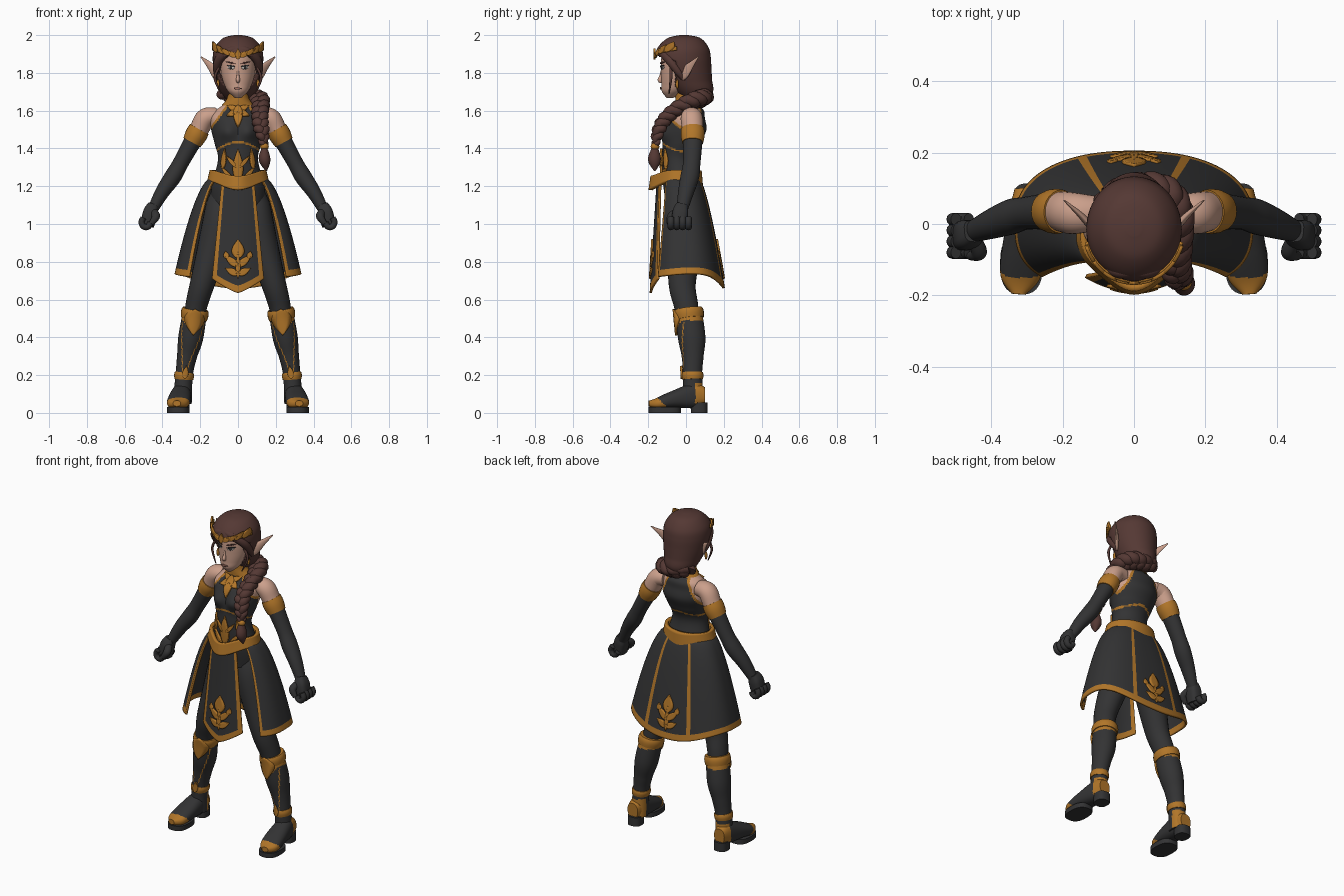
import bpy, bmesh
from math import sin, cos, pi, tau, exp, radians, copysign, sqrt
from mathutils import Vector

if "Cube" in bpy.data.objects:
    bpy.data.objects.remove(bpy.data.objects["Cube"])

X, Y, Z = Vector((1, 0, 0)), Vector((0, 1, 0)), Vector((0, 0, 1))
COLOURS = {"black": (.033, .033, .034), "gold": (.44, .18, .022), "skin": (.6, .35, .26),
           "hair": (.09, .04, .034), "lips": (.4, .18, .14), "white": (.6, .55, .5)}
MATERIALS = {}
for label, colour in COLOURS.items():
    material = MATERIALS[label] = bpy.data.materials.new(label)
    material.use_nodes = True
    material.diffuse_color = (*colour, 1)
    shader = next(node for node in material.node_tree.nodes if node.type == "BSDF_PRINCIPLED")
    shader.inputs["Base Color"].default_value = (*colour, 1)
    shader.inputs["Roughness"].default_value = .7


def sample(points, t):
    """Smooth curve through (x, y, z, half width, half depth); depth defaults to a bit over the width."""
    last = len(points) - 1
    start = min(int(t * last), last - 1)
    f = t * last - start
    near = [points[max(0, min(last, start + k))] for k in (-1, 0, 1, 2)]
    x, y, z, width, *depth = [
        b + ((c - a) * f + (2*a - 5*b + 4*c - d) * f*f + (3*b - a - 3*c + d) * f*f*f) / 2
        for a, b, c, d in zip(*near)]
    return x, y, z, width, depth[0] if depth else width * 1.1


def oval(angle, power):
    c, s = cos(angle), sin(angle)
    return copysign(abs(c) ** (2 / power), c), copysign(abs(s) ** (2 / power), s)


def build(name, patches, colours, rule=None, thickness=0, mirror=False):
    """Make one object from grid patches (function, columns, rows, wrap)."""
    bm = bmesh.new()
    for function, columns, rows, wrap in patches:
        count = columns if wrap else columns + 1
        grid = [[bm.verts.new(function(i / columns, j / rows)) for i in range(count)]
                for j in range(rows + 1)]
        for j, (row, following) in enumerate(zip(grid, grid[1:])):
            for i in range(columns):
                k = (i + 1) % count
                corners = row[i], row[k], following[k], following[i]
                middle = sum((vert.co for vert in corners), Vector()) / 4
                index = rule(middle, (i + .5) / columns, (j + .5) / rows) if rule else 0
                if index is not None:
                    bm.faces.new(corners).material_index = index
        if wrap:
            for row, v in ((grid[0], 0), (grid[-1], 1)):
                middle = sum((vert.co for vert in row), Vector()) / columns
                index = rule(middle, 0, v) if rule else 0
                bm.faces.new(row).material_index = index or 0
    bmesh.ops.delete(bm, geom=[vert for vert in bm.verts if not vert.link_faces], context="VERTS")
    bmesh.ops.remove_doubles(bm, verts=bm.verts[:], dist=.00002)
    bmesh.ops.recalc_face_normals(bm, faces=bm.faces[:])
    mesh = bpy.data.meshes.new(name)
    bm.to_mesh(mesh)
    bm.free()
    for label in colours.split():
        mesh.materials.append(MATERIALS[label])
    part = bpy.data.objects.new(name, mesh)
    bpy.context.collection.objects.link(part)
    for other in bpy.context.selected_objects:
        other.select_set(False)
    part.select_set(True)
    bpy.context.view_layer.objects.active = part
    bpy.ops.object.shade_smooth_by_angle(angle=radians(45))
    if thickness:
        solidify = part.modifiers.new("thickness", "SOLIDIFY")
        solidify.thickness, solidify.offset = thickness, 0
    if mirror:
        part.modifiers.new("mirror", "MIRROR")


def tube(points, sides=24, steps=24, reference=Y, power=2):
    """Patch along a path; without a reference its sections stay level."""
    def surface(u, v):
        x, y, z, width, depth = sample(points, v)
        across, inward = X, Y
        if reference:
            ahead, behind = sample(points, min(1, v + .01)), sample(points, max(0, v - .01))
            along = Vector(ahead[:3]) - Vector(behind[:3])
            across = reference.cross(along).normalized()
            inward = along.cross(across).normalized()
        c, s = oval(u * tau, power)
        return Vector((x, y, z)) + across * width * c + inward * depth * s
    return surface, sides, steps, True


def central(rows):
    return [(0, *row) for row in rows]


def ball(x, y, z, width, height):
    def surface(u, v):
        ring = width * sin(pi * v)
        return Vector((x + ring * cos(u * tau), y + ring * sin(u * tau), z + height * cos(pi * v)))
    return surface, 16, 12, True


def cuff(limb, start, end, swell):
    """Path of a rounded band hugging part of a limb."""
    path = []
    for step in range(9):
        t = step / 8
        x, y, z, width, depth = sample(limb, start + (end - start) * t)
        grow = swell * (.5 + .5 * sin(pi * t))
        path.append((x, y, z, width + grow, depth + grow))
    return path


def front_of(points, lift):
    """Depth of the front surface of a tube, as a function of x and z."""
    table = [sample(points, i / 200) for i in range(201)]
    def depth_at(px, pz):
        x, y, z, width, depth = min(table, key=lambda row: abs(row[2] - pz))
        return y - lift - depth * sqrt(max(0, 1 - ((px - x) / width) ** 2))
    return depth_at


def leaf(x, z, length, width, degrees, depth_at):
    """Pointed plate lying on a surface, turned clockwise from upright."""
    c, s = cos(radians(degrees)), sin(radians(degrees))
    def surface(u, v):
        along, across = v * length, (u - .5) * width * sin(pi * v ** .75)
        px, pz = x + along * s + across * c, z + along * c - across * s
        return Vector((px, depth_at(px, pz), pz))
    return surface, 4, 12, False


def sprig(z, size, depth_at):
    """Leafy ornament growing up from z."""
    leaves = [leaf(0, z, size * .7, size * .12, 0, depth_at),
              leaf(0, z + size / 2, size / 2, size * .32, 0, depth_at)]
    for side in (-1, 1):
        leaves += [leaf(0, z + size * .3, size * .45, size * .18, 48 * side, depth_at),
                   leaf(0, z + size * .1, size * .36, size * .18, 62 * side, depth_at),
                   leaf(side * size * .28, z + size / 2, size * .2, size * .14, 8 * side, depth_at)]
    return leaves


# Torso with halter bodice, cut away at the shoulder blades
torso = central([(0, 1.08, .14, .1), (-.02, 1.2, .14, .1), (-.04, 1.34, .106, .088), (-.02, 1.43, .125, .1),
                 (0, 1.5, .142, .108), (0, 1.56, .145, .1), (.015, 1.6, .12, .08), (.01, 1.63, .08, .06),
                 (0, 1.67, .05, .05), (-.015, 1.75, .05, .05)])
torso_surface, *torso_grid = tube(torso, 96, 110, None)
torso_front = front_of(torso, .006)
def bust(x, z):
    return .04 * exp(-((z - 1.49) / .05) ** 2 - ((abs(x) - .06) / .055) ** 2)
def torso_shape(u, v):
    spot = torso_surface(u, v)
    spot.y -= bust(spot.x, spot.z) * max(0, -sin(u * tau)) ** .5
    return spot
def bodice(centre, u, v):
    slope, lowest = (.72, 1.5) if centre.y < 0 else (.45, 1.43)
    beyond = abs(centre.x) - .055 - slope * (1.62 - centre.z)
    if centre.z > lowest and beyond > 0:
        return 1 if beyond < .014 else 2
    return int(abs(centre.z - 1.395 - 2.5 * centre.y ** 2 + abs(centre.x) / 10) < .005)
def chest(x, z):
    return torso_front(x, z) - bust(x, z)
build("torso", [(torso_shape, *torso_grid)], "black gold skin", bodice)
build("collar", [tube(cuff(torso, .77, .93, .008), reference=None)], "gold")
build("chest_ornament", [leaf(0, 1.63, .12, .05, 180, chest)]
      + [leaf(0, 1.6, .065, .03, angle, chest) for angle in (-115, -65, 65, 115)],
      "gold", thickness=.012)
corset_leaves = [leaf(0, 1.22, .18, .055, 0, chest)]
for side in (-1, 1):
    corset_leaves += [leaf(side * .015, 1.21, .12, .025, side * 38, chest),
                      leaf(side * .08, 1.29, .11, .022, side * -5, chest),
                      leaf(side * .01, 1.3, .08, .02, side * 40, chest)]
build("corset_ornament", corset_leaves, "gold", thickness=.012)

# Belt dipping to a point at front and back
def belt(u, v):
    c, s = cos(u * tau), sin(u * tau)
    front, back = max(0, -s) ** 4, max(0, s)
    low, high = 1.225 - .045 * front - .02 * back - .05 * back ** 8, 1.283 - .03 * front
    flare = 1 + .1 * v
    return Vector((.14 * c * flare, -.035 + .108 * s * flare - .035 * front ** 2, high + (low - high) * v))
build("belt", [(belt, 72, 8, False)], "gold", thickness=.02)

# Skirt, open at the front, with trim and back seams
def skirt_back(v):
    return .065 + .135 * max(0, v) ** .7
def skirt(u, v):
    angle = radians(274 * u - 47)
    c, s = oval(angle, 3 if angle < 0 or angle > pi else 2.3)
    hem = .735 - .075 * max(0, sin(angle)) ** 3 - .02 * max(0, -sin(angle))
    front, back = -.12 - .06 * v, skirt_back(v)
    width, depth = .14 + .19 * v ** .6, (back - front) / 2
    return Vector((width * c, front + depth + depth * s, 1.24 + (hem - 1.24) * v))
def skirt_trim(centre, u, v):
    off = abs(u - .5)
    return int(v > .935 or off > .48 or abs(off - .085) < .01)
def back_depth(x, z):
    return skirt_back((1.24 - z) / .58) + .009 - x * x
build("skirt", [(skirt, 170, 60, False)], "black gold", skirt_trim, thickness=.012)
build("back_ornament", sprig(.71, .21, back_depth), "gold", thickness=.012)

# Front panel
def panel_depth(x, z):
    return 2 * x * x - .15 - (1.22 - z) / 16
def panel(u, v):
    offset = 2 * u - 1
    hem = .635 + .075 * abs(offset) ** 1.3
    x, z = offset * (.085 + .05 * v), 1.22 + (hem - 1.22) * v
    return Vector((x, panel_depth(x, z), z))
def panel_trim(centre, u, v):
    return int(abs(u - .5) > .41 or v > .935)
build("front_panel", [(panel, 48, 60, False)], "black gold", panel_trim, thickness=.012)
build("panel_ornament", sprig(.71, .21, lambda x, z: panel_depth(x, z) - .009), "gold", thickness=.012)

# Arms, gloves and fists
arm = [(.11, .03, 1.57, .045), (.17, .03, 1.56, .053), (.206, .035, 1.5, .051), (.25, .035, 1.42, .046),
       (.305, .03, 1.32, .042), (.345, .02, 1.25, .045), (.4, 0, 1.17, .038), (.45, -.02, 1.08, .028)]
build("arm", [tube(arm, 28, 64)], "skin black", lambda centre, u, v: int(v > .33), mirror=True)
build("armband", [tube(cuff(arm, .28, .41, .009))], "gold", mirror=True)
fist = [tube([(.45, -.02, 1.1, .028), (.465, -.03, 1.06, .038, .05), (.48, -.035, .99, .036, .062)], power=3),
        tube([(.45, -.04, 1.07, .018), (.435, -.08, 1.04, .02), (.46, -.09, 1, .012)], reference=X)]
for finger in range(4):
    y = .031 * finger - .08
    curl = [(.487 + .024 * cos(turn), y, 1.01 - .028 * sin(turn), .016) for turn in range(-1, 4)]
    fist.append(tube(curl, 12, 14))
build("fist", fist, "black", mirror=True)

# Legs and boots
leg = [(.08, 0, 1.18, .055), (.09, .01, 1.1, .08), (.1, 0, 1, .09), (.14, -.01, .85, .08),
       (.19, -.02, .68, .065), (.22, 0, .57, .058), (.24, .02, .45, .05)]
build("leg", [tube(leg, steps=40)], "black", mirror=True)
boot = [(.225, .012, .55, .063), (.25, .03, .4, .066), (.27, .035, .3, .053), (.285, .035, .2, .046),
        (.295, .04, .05, .05)]
def boot_trim(centre, u, v):
    point = max(0, -sin(u * tau)) ** 4
    shin_line = abs(abs(u - .75) - .03 - (centre.z - .2) / 2) < .009 and .2 < centre.z < .48
    heel = centre.z < .16 and centre.y > .045
    return int(centre.z > .49 - point / 20 or shin_line or heel)
build("boot", [tube(boot, 60, 90)], "black gold", boot_trim, mirror=True)
build("boot_cuffs", [tube(cuff(boot, 0, .1, .01)), tube(cuff(boot, .72, .79, .007))], "gold", mirror=True)
shin = front_of(boot, .008)
build("boot_points", [leaf(.226, .55, .14, .1, 175, shin), leaf(.283, .18, .07, .03, -8, shin)],
      "gold", thickness=.012, mirror=True)
foot = [(.3, .1, .09, .035, .045), (.3, .04, .09, .05, .065), (.31, -.07, .07, .06, .045),
        (.32, -.15, .05, .055, .03), (.324, -.197, .05, .02, .015)]
def foot_trim(centre, u, v):
    return int(centre.y + centre.z < -.07 or centre.y > .05)
build("foot", [tube(foot, 32, 50, Z, 2.4)], "black gold", foot_trim, mirror=True)
def slab(x, y, width, depth, height):
    return tube([(x, y, z, width, depth) for z in (0, height)], 28, 2, None, 2.6)
build("sole", [slab(.316, -.112, .06, .086, .03), slab(.298, .07, .042, .044, .055)], "black", mirror=True)

# Head and face
head = central([(-.085, 1.667, .015), (-.07, 1.7, .052), (-.05, 1.74, .073), (-.035, 1.79, .088),
                (-.03, 1.85, .093), (-.03, 1.92, .085), (-.03, 1.96, .05)])
build("head", [tube(head, 40, 48, None)], "skin")
build("nose", [tube(central([(-.126, 1.82, .005), (-.133, 1.785, .007), (-.138, 1.762, .011),
                             (-.126, 1.752, .007)]))], "skin")
face, features = front_of(head, .002), front_of(head, .005)
build("eye", [leaf(.019, 1.826, .038, .018, 86, face)], "white", thickness=.004, mirror=True)
build("eye_line", [leaf(.031, 1.827, .014, .016, 88, features), leaf(.014, 1.833, .05, .009, 82, features)],
      "black", thickness=.004, mirror=True)
build("eyebrow", [leaf(.014, 1.848, .055, .009, 77, features)], "hair", thickness=.005, mirror=True)
build("mouth", [leaf(-.022, 1.718, .044, .012, 90, features)], "lips", thickness=.006)
ear = [(.08, -.035, 1.78, .012, .026), (.115, -.01, 1.8, .012, .034), (.155, .03, 1.845, .008, .018),
       (.196, .066, 1.885, .002, .003)]
build("ear", [tube(ear, reference=Z)], "skin", mirror=True)
build("earring", [ball(.106, -.047, 1.74, .008, .025)], "gold", mirror=True)

# Hair, locks and braid
hair = central([(-.01, 1.99, .02), (-.01, 1.975, .075), (-.015, 1.93, .114), (-.015, 1.88, .124),
                (-.005, 1.82, .118), (.015, 1.76, .103), (.045, 1.7, .08), (.06, 1.64, .03)])
def hairline(centre, u, v):
    return None if centre.y < -.05 and centre.z < 1.895 - 2 * centre.x ** 2 else 0
build("hair", [tube(hair, 64, 60, None)], "hair", hairline, thickness=.02)
lock = [(0, -.135, 1.93, .014), (.05, -.13, 1.915, .02), (.1, -.09, 1.87, .022), (.113, -.045, 1.81, .018),
        (.105, -.01, 1.76, .008)]
curl = [(.1, -.08, 1.83, .007), (.122, -.08, 1.77, .007), (.09, -.09, 1.69, .003)]
build("hair_locks", [tube(lock, reference=X + Y + Z), tube(curl, 10)], "hair", mirror=True)
spine = [(-.07, .08, 1.7, .032), (.01, .095, 1.675, .036), (.08, .08, 1.665, .036), (.118, .02, 1.645, .034),
         (.118, -.06, 1.6, .032), (.118, -.12, 1.545, .029), (.13, -.15, 1.48, .025), (.14, -.162, 1.415, .014)]
def strand(number):
    path = []
    for step in range(45):
        x, y, z, width, depth = sample(spine, step / 44)
        phase = step * .62 + number * tau / 3
        sway, weave = sin(phase) * width, sin(2 * phase) * width
        path.append((x + sway * .55, y + (sway + weave) * .3, z + (sway - weave) * .3, width * .9))
    return tube(path, 14, 110, X + Y + Z / 3)
build("braid", [strand(number) for number in range(3)], "hair")
build("braid_tie", [ball(.14, -.164, 1.41, .023, .02)], "gold")
tail = [(.14, -.165, 1.4, .016), (.14, -.167, 1.355, .03), (.143, -.167, 1.32, .026), (.15, -.165, 1.28, .003)]
build("braid_tail", [tube(tail, reference=None)], "hair")

# Circlet with leaves, dipping at the brow
def circlet(u, v):
    angle = radians(150 * u - 165)
    return Vector((.138 * cos(angle), .148 * sin(angle) - .012, 1.88 + .04 * abs(cos(angle)) + .022 * v))
def brow(x, z):
    return -.016 - .15 * sqrt(max(0, 1 - (x / .14) ** 2))
build("circlet", [(circlet, 48, 3, False)], "gold", thickness=.01)
circlet_leaves = [leaf(0, 1.87, .06, .03, 0, brow)]
for side in (-1, 1):
    for place in range(4):
        circlet_leaves.append(leaf(side * (.01 + .034 * place), 1.885 + .008 * place, .06, .024,
                                   side * (65 - 15 * place), brow))
build("circlet_leaves", circlet_leaves, "gold", thickness=.01)
